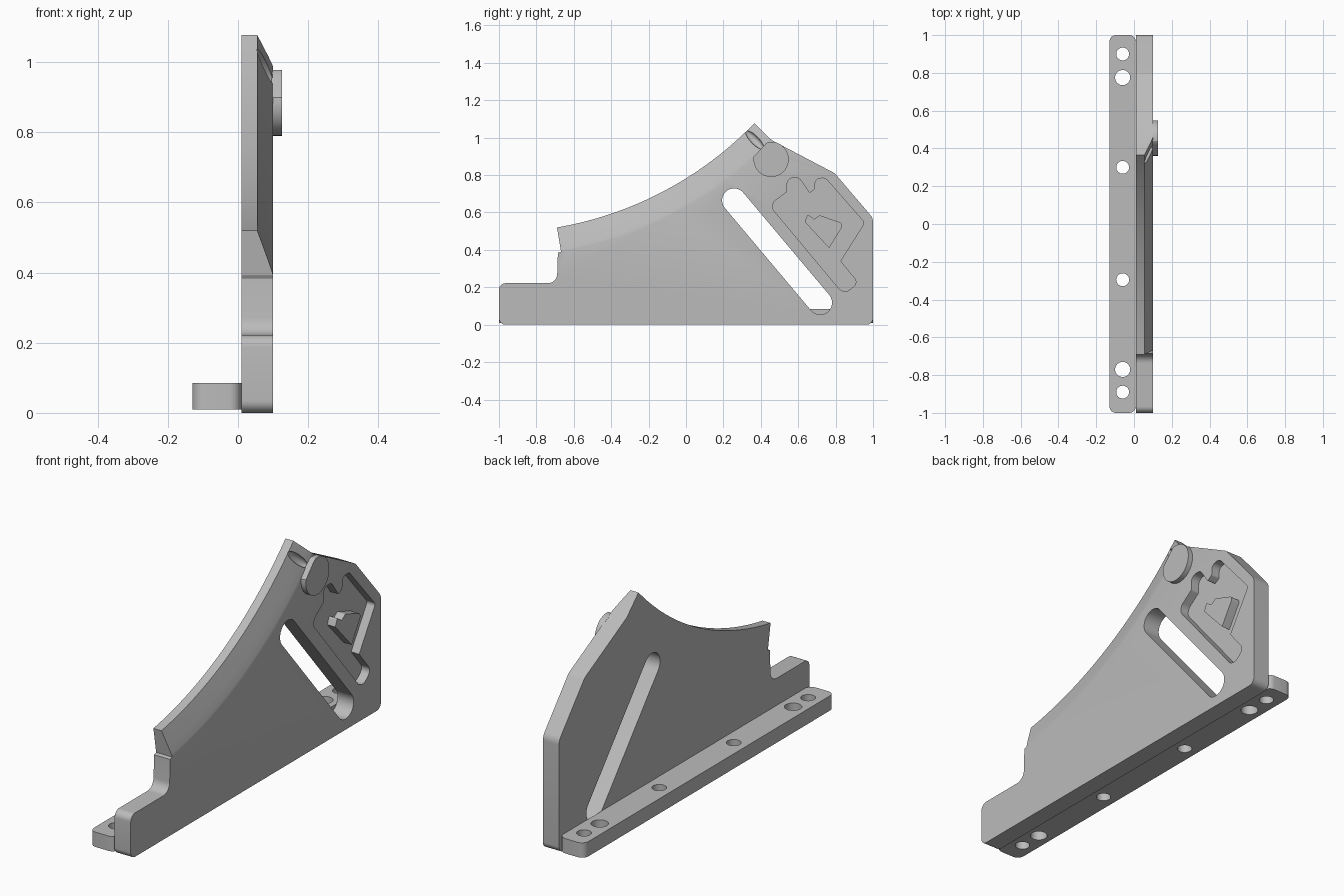
import bpy, bmesh, math
from mathutils import Vector, Matrix

cube = bpy.data.objects.get("Cube")
if cube:
    bpy.data.objects.remove(cube, do_unlink=True)

grey = bpy.data.materials.new("plain_grey")
grey.use_nodes = True
grey.diffuse_color = (0.5, 0.5, 0.5, 1)
grey.node_tree.nodes["Principled BSDF"].inputs["Base Color"].default_value = (0.5, 0.5, 0.5, 1)


def finish(name, bm):
    bmesh.ops.recalc_face_normals(bm, faces=bm.faces)
    mesh = bpy.data.meshes.new(name)
    bm.to_mesh(mesh)
    bm.free()
    mesh.materials.append(grey)
    ob = bpy.data.objects.new(name, mesh)
    bpy.context.collection.objects.link(ob)
    return ob


def rounded(corners, steps=8):
    """Polygon from (u, v, radius) corners, each rounded by a tangent arc."""
    out = []
    for i, (u, v, r) in enumerate(corners):
        p = Vector((u, v))
        if r == 0:
            out.append(p)
            continue
        a = (Vector(corners[i - 1][:2]) - p).normalized()
        b = (Vector(corners[(i + 1) % len(corners)][:2]) - p).normalized()
        half = a.angle(b) / 2
        c = p + (a + b).normalized() * (r / math.sin(half))
        s = p + a * (r / math.tan(half)) - c
        e = p + b * (r / math.tan(half)) - c
        turn = math.atan2(s.x * e.y - s.y * e.x, s.dot(e))
        out += [c + Matrix.Rotation(turn * k / steps, 2) @ s for k in range(steps + 1)]
    return out


def circle(u, v, r, n=40):
    return [Vector((u + r * math.cos(math.tau * k / n), v + r * math.sin(math.tau * k / n)))
            for k in range(n)]


def prism(name, pts, lo, hi, axis="x"):
    """Extrude a (y, z) outline along x, or an (x, y) outline along z."""
    bm = bmesh.new()
    rings = [[bm.verts.new((h, p[0], p[1]) if axis == "x" else (p[0], p[1], h)) for p in pts]
             for h in (lo, hi)]
    n = len(pts)
    for ring in rings:
        bm.faces.new(ring)
    for i in range(n):
        j = (i + 1) % n
        bm.faces.new((rings[0][i], rings[0][j], rings[1][j], rings[1][i]))
    return finish(name, bm)


def cut(ob, cutter):
    mod = ob.modifiers.new("cut", "BOOLEAN")
    mod.operation, mod.solver, mod.object = "DIFFERENCE", "EXACT", cutter
    bpy.context.view_layer.objects.active = ob
    bpy.ops.object.modifier_apply(modifier=mod.name)
    bpy.data.objects.remove(cutter, do_unlink=True)


BACK, FACE = 0.01, 0.10

# Concave upper arc of the plate
start, end, sag = Vector((-0.69, 0.52)), Vector((0.365, 1.077)), 0.095
chord = end - start
radius = (chord.length ** 2 / 4 + sag ** 2) / (2 * sag)
up = Vector((-chord.y, chord.x)).normalized()
centre = (start + end) / 2 + up * (radius - sag)
ang0 = math.atan2(*(start - centre).yx)
ang1 = math.atan2(*(end - centre).yx)


def on_arc(t, offset=0.0):
    a = ang0 + (ang1 - ang0) * t
    return centre + Vector((math.cos(a), math.sin(a))) * (radius + offset)


BAND, SEG = 0.13, 40

# Plate outline, lower edge first, then the arc from the top back down
outline = [(on_arc(0, BAND).x, 0.39, 0), (-0.685, 0.385, 0), (-0.69, 0.222, 0.05),
           (-1, 0.222, 0.035), (-1, 0, 0.035), (1, 0, 0.035), (1, 0.57, 0.06),
           (0.795, 0.81, 0.06), (*on_arc(1, BAND), 0)]
outline += [(*on_arc(1 - k / SEG), 0) for k in range(SEG + 1)]
plate = prism("side_plate", rounded(outline), BACK, FACE)

# Sloped band along the arc
section = [(0, 0.055), (0.03, 0.066), (0.08, 0.084), (0.118, 0.097), (BAND, FACE),
           (BAND, 0.15), (-0.1, 0.15), (-0.1, 0.055)]
bm = bmesh.new()
rings = []
for k in range(-1, SEG + 2):
    rings.append([bm.verts.new((x, *on_arc(k / SEG, d))) for d, x in section])
for r0, r1 in zip(rings, rings[1:]):
    for i in range(len(section)):
        j = (i + 1) % len(section)
        bm.faces.new((r0[i], r0[j], r1[j], r1[i]))
bm.faces.new(rings[0])
bm.faces.new(rings[-1])
cut(plate, finish("band_cutter", bm))

# Oval dimple near the top of the band
p0, p1 = on_arc(0.95, 0.01), on_arc(0.95, 0.12)
low, high = Vector((0.060, *p0)), Vector((0.094, *p1))
along = (high - low).normalized()
bm = bmesh.new()
bmesh.ops.create_uvsphere(bm, u_segments=24, v_segments=16, radius=1)
bmesh.ops.scale(bm, vec=(0.022, 0.022, 0.07), verts=bm.verts)
bmesh.ops.transform(bm, verts=bm.verts, matrix=Matrix.Translation((low + high) / 2)
                    @ along.to_track_quat("Z", "Y").to_matrix().to_4x4())
cut(plate, finish("dimple_cutter", bm))

# Long slanted slot
a, b, r = Vector((0.257, 0.665)), Vector((0.717, 0.118)), 0.064
heading = math.atan2(*(b - a).yx)
slot = []
for c, base in ((a, heading + math.pi / 2), (b, heading - math.pi / 2)):
    slot += [c + Vector((math.cos(base + math.pi * k / 16), math.sin(base + math.pi * k / 16))) * r
             for k in range(17)]
cut(plate, prism("slot_cutter", slot, -0.1, 0.2))

# Shallow pocket with a standing island
pocket = [(0.445, 0.64, 0.04), (0.54, 0.71, 0.012), (0.54, 0.785, 0.035), (0.605, 0.785, 0.035),
          (0.66, 0.705, 0.005), (0.69, 0.725, 0.008), (0.69, 0.78, 0.03), (0.745, 0.785, 0.035),
          (0.955, 0.545, 0.02), (0.825, 0.34, 0.004), (0.92, 0.225, 0.03), (0.845, 0.16, 0.045)]
island = [(0.635, 0.55, 0), (0.65, 0.59, 0.008), (0.685, 0.565, 0), (0.715, 0.585, 0.01),
          (0.845, 0.54, 0.02), (0.765, 0.41, 0)]
FLOOR = 0.055
cut(plate, prism("pocket_cutter", rounded(pocket), FLOOR, 0.2))
island_ob = prism("pocket_island", rounded(island), FLOOR - 0.005, FACE)

# Round stop with one flat side, standing on the face
mid, flat = Vector((0.455, 0.884)), Vector((-0.73, 0.683))
disc = []
for p in circle(*mid, 0.094):
    over = (p - mid).dot(flat) - 0.078
    disc.append(p - flat * over if over > 0 else p)
stop = prism("round_stop", disc, FACE - 0.005, 0.126)

# Mounting bar with vertical bolt holes
bar = prism("mounting_bar", rounded([(-0.13, -1, 0.035), (BACK, -1, 0.035),
                                     (BACK, 1, 0.035), (-0.13, 1, 0.035)]), 0.01, 0.085, "z")
for y, r in ((0.9, 0.034), (0.775, 0.04), (0.3, 0.034), (-0.295, 0.034), (-0.77, 0.04), (-0.89, 0.034)):
    cut(bar, prism("hole_cutter", circle(-0.06, y, r), -0.1, 0.2, "z"))

# Smooth shading with sharp edges kept
for ob in (plate, island_ob, stop, bar):
    bpy.ops.object.select_all(action="DESELECT")
    ob.select_set(True)
    bpy.context.view_layer.objects.active = ob
    bpy.ops.object.shade_smooth_by_angle(angle=math.radians(25))
